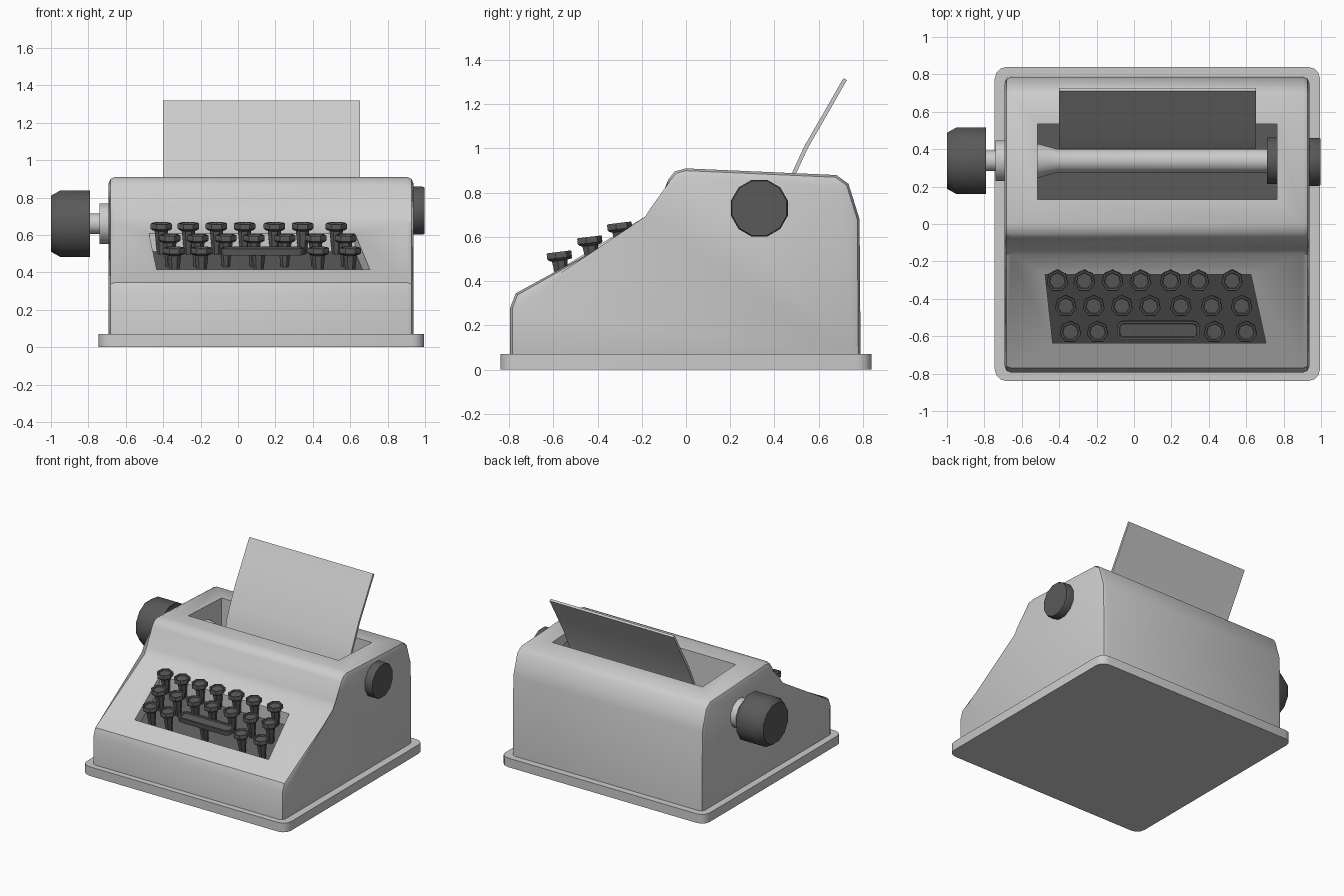
import bpy, bmesh
from math import radians, sin, cos, pi
from mathutils import Matrix, Vector

if "Cube" in bpy.data.objects:
    bpy.data.objects.remove(bpy.data.objects["Cube"])

dark = bpy.data.materials.new("dark_grey")
dark.diffuse_color = (0.1, 0.1, 0.1, 1)
dark.use_nodes = True
dark.node_tree.nodes["Principled BSDF"].inputs["Base Color"].default_value = dark.diffuse_color


def finish(name, bm, mat=None, matrix=None):
    if matrix:
        bm.transform(matrix)
    bmesh.ops.recalc_face_normals(bm, faces=bm.faces)
    me = bpy.data.meshes.new(name)
    bm.to_mesh(me)
    bm.free()
    ob = bpy.data.objects.new(name, me)
    bpy.context.collection.objects.link(ob)
    if mat:
        me.materials.append(mat)
    return ob


def loft(name, rings, mat=None, bevel=0, matrix=None):
    """Skin matching point rings and cap both ends; bevel rounds the cap edges."""
    bm = bmesh.new()
    vs = [[bm.verts.new(p) for p in r] for r in rings]
    n = len(vs[0])
    for a, b in zip(vs, vs[1:]):
        for i in range(n):
            j = (i + 1) % n
            bm.faces.new((a[i], a[j], b[j], b[i]))
    caps = [bm.faces.new(vs[0]), bm.faces.new(vs[-1])]
    if bevel:
        edges = list({e for f in caps for e in f.edges})
        bmesh.ops.bevel(bm, geom=edges, offset=bevel, segments=2, profile=0.5,
                        affect='EDGES', clamp_overlap=True)
    return finish(name, bm, mat, matrix)


def along_x(name, yz, x0, x1, **kw):
    return loft(name, [[(x, y, z) for y, z in yz] for x in (x0, x1)], **kw)


def lathe(name, prof, n, matrix, mat=None, phase=0):
    """Turn (height, radius) points about local z."""
    rings = [[(r * cos(phase + 2 * pi * i / n), r * sin(phase + 2 * pi * i / n), h)
              for i in range(n)] for h, r in prof]
    return loft(name, rings, mat, matrix=matrix)


def rounded(x0, x1, y0, y1, r, seg=3):
    pts = []
    for k, (cx, cy) in enumerate(((x1 - r, y1 - r), (x0 + r, y1 - r),
                                  (x0 + r, y0 + r), (x1 - r, y0 + r))):
        for s in range(seg + 1):
            a = (k + s / seg) * pi / 2
            pts.append((cx + r * cos(a), cy + r * sin(a)))
    return pts


def cut(ob, cutter):
    m = ob.modifiers.new("cut", 'BOOLEAN')
    m.operation, m.solver, m.object = 'DIFFERENCE', 'EXACT', cutter
    bpy.context.view_layer.objects.active = ob
    bpy.ops.object.modifier_apply(modifier=m.name)
    bpy.data.objects.remove(cutter)


def slope(y):
    """Height of the sloping keyboard face."""
    return 0.345 + (y + 0.77) * 0.525


# Base plate
outline = rounded(-0.745, 0.995, -0.84, 0.84, 0.065)
loft("base_plate", [[(x, y, z) for x, y in outline] for z in (0, 0.07)])

# Body shell from its side profile
profile = [(-0.795, 0.02), (-0.795, 0.28), (-0.77, 0.345), (-0.16, slope(-0.16)),
           (-0.125, 0.72), (-0.08, 0.86), (-0.05, 0.897), (0.0, 0.91),
           (0.68, 0.88), (0.735, 0.84), (0.785, 0.68), (0.79, 0.02)]
body = along_x("body", profile, -0.692, 0.938, bevel=0.035)

# Keyboard well and carriage opening
well = [(-0.475, -0.27), (0.625, -0.27), (0.705, -0.635), (-0.435, -0.635)]
cut(body, loft("well_cutter", [[(x, y, slope(y) + d) for x, y in well] for d in (-0.1, 0.2)]))
loft("well_floor", [[(x, y, slope(y) + d) for x, y in well] for d in (-0.11, -0.095)], dark)
bay = [(-0.515, 0.13), (0.765, 0.13), (0.765, 0.535), (-0.515, 0.535)]
cut(body, loft("bay_cutter", [[(x, y, z) for x, y in bay] for z in (0.5, 1.1)]))
loft("bay_floor", [[(x, y, z) for x, y in bay] for z in (0.49, 0.505)], dark)

# Keys: seven-sided dished caps on tapered stems
TILT = Matrix.Rotation(radians(7), 4, 'X')
key_profile = [(-0.17, 0.022), (-0.04, 0.037), (-0.036, 0.05), (-0.028, 0.059),
               (-0.004, 0.059), (0, 0.056), (0, 0.046), (-0.01, 0.042)]
rows = [(-0.305, 0.663, (-0.41, -0.265, -0.115, 0.035, 0.195, 0.345, 0.525)),
        (-0.44, 0.6, (-0.365, -0.215, -0.065, 0.085, 0.25, 0.415, 0.575)),
        (-0.578, 0.532, (-0.34, -0.195, 0.43, 0.6))]
for r, (y, z, xs) in enumerate(rows):
    for i, x in enumerate(xs):
        lathe(f"key_{r + 1}_{i + 1}", key_profile, 7,
              Matrix.Translation((x, y, z)) @ TILT, dark, pi / 2)

# Space bar and its stem
place = Matrix.Translation((0.13, -0.57, 0.532)) @ TILT
levels = [(0, -0.036), (0, 0), (0.012, 0), (0.016, -0.008)]
loft("space_bar", [[(x, y, h) for x, y in rounded(-0.22 + i, 0.22 - i, -0.05 + i, 0.05 - i, 0.034 - i)]
                   for i, h in levels], dark, matrix=place)
lathe("space_bar_stem", [(-0.17, 0.022), (-0.03, 0.037)], 7,
      Matrix.Translation((0.11, -0.578, 0.532)) @ TILT, dark, pi / 2)


def turned_x(name, prof, y, z, n=12, mat=None):
    """Turn (x, radius) points about an axis along x."""
    m = Matrix.Translation((0, y, z)) @ Matrix.Rotation(pi / 2, 4, 'Y')
    return lathe(name, prof, n, m, mat, pi / n)


# Roller with its flared left end and right end disc
turned_x("roller", [(-0.53, 0.095), (-0.5, 0.09), (-0.41, 0.064), (0.72, 0.064)], 0.338, 0.7, 16)
turned_x("roller_disc", [(0.71, 0.128), (0.764, 0.128)], 0.338, 0.7, 12, dark)

# Knobs
turned_x("left_collar", [(-0.74, 0.112), (-0.68, 0.112)], 0.338, 0.66)
turned_x("left_shaft", [(-0.8, 0.056), (-0.72, 0.056)], 0.338, 0.66)
turned_x("left_knob", [(-1.0, 0.155), (-0.95, 0.184), (-0.79, 0.184)], 0.338, 0.66, 12, dark)
turned_x("right_knob", [(0.93, 0.133), (0.985, 0.133), (0.998, 0.128)], 0.332, 0.73, 12, dark)

# Curved paper sheet
curve = [Vector(p) for p in ((0.405, 0.66), (0.435, 0.79), (0.475, 0.88), (0.535, 1.01),
                             (0.61, 1.14), (0.712, 1.318))]
back = []
for i, p in enumerate(curve):
    t = (curve[min(i + 1, 5)] - curve[max(i - 1, 0)]).normalized()
    back.append(p + Vector((t.y, -t.x)) * 0.018)
along_x("paper", [tuple(p) for p in curve + back[::-1]], -0.402, 0.652)

# Smooth shading with sharp edges kept
bpy.ops.object.select_all(action='SELECT')
bpy.context.view_layer.objects.active = body
bpy.ops.object.shade_smooth_by_angle(angle=radians(35))
